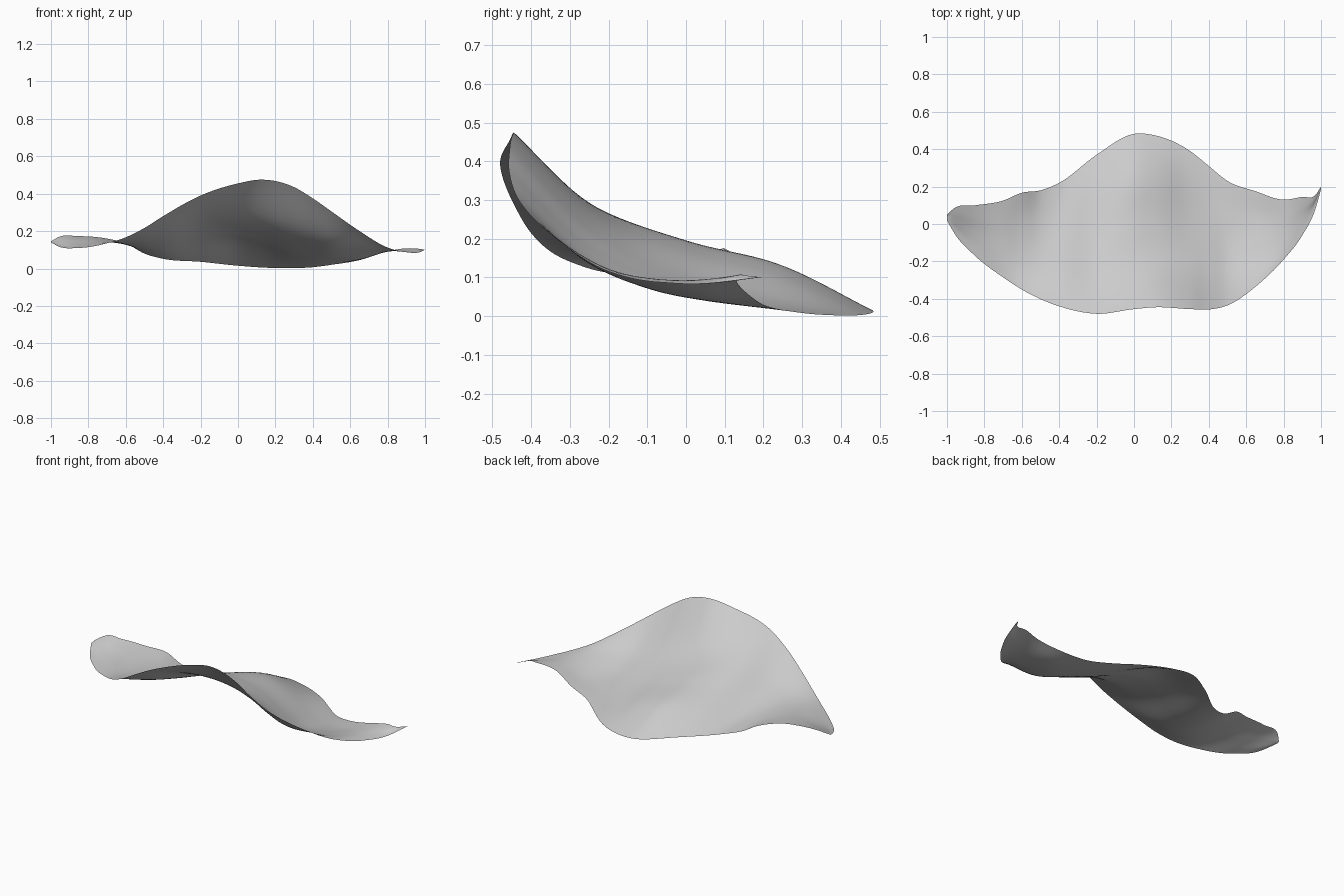
import bpy
import bmesh

default_cube = bpy.data.objects.get("Cube")
if default_cube:
    bpy.data.objects.remove(default_cube, do_unlink=True)

# Cross-sections along the sheet: x, front y, back y, then heights from front to back
SECTIONS = [
    (-1, .02, .05, .14, .14, .14, .14, .145),
    (-.96, -.05, .085, .118, .126, .14, .155, .168),
    (-.85, -.17, .1, .11, .12, .135, .155, .173),
    (-.7, -.285, .125, .135, .138, .142, .15, .16),
    (-.6, -.35, .167, .167, .142, .13, .127, .135),
    (-.5, -.402, .18, .217, .158, .122, .098, .08),
    (-.4, -.44, .22, .28, .19, .132, .086, .052),
    (-.2, -.48, .37, .39, .28, .193, .12, .036),
    (0, -.455, .482, .455, .275, .189, .131, .015),
    (.12, -.445, .472, .475, .257, .163, .105, .006),
    (.3, -.455, .39, .435, .218, .11, .05, .002),
    (.4, -.457, .31, .375, .187, .092, .038, .007),
    (.5, -.435, .23, .305, .152, .075, .038, .02),
    (.65, -.335, .175, .2, .12, .076, .05, .045),
    (.8, -.19, .13, .112, .1, .092, .09, .092),
    (.9, -.06, .145, .087, .088, .092, .1, .108),
    (.97, .08, .155, .087, .088, .092, .1, .105),
    (1, .185, .2, .1, .1, .1, .1, .1),
]
COLUMN_STEPS = 8
ROWS = 40


def slope(keys, values, i):
    """Tangent of a smooth curve through uneven keys."""
    a, b = max(i - 1, 0), min(i + 1, len(keys) - 1)
    if a == i or b == i:
        return (values[b] - values[a]) / (keys[b] - keys[a])
    before, after = keys[i] - keys[a], keys[b] - keys[i]
    rise_before = (values[i] - values[a]) / before
    rise_after = (values[b] - values[i]) / after
    return (rise_before * after + rise_after * before) / (before + after)


def smooth_value(keys, values, key):
    """Cubic interpolation through the given points."""
    i = 0
    while i < len(keys) - 2 and key > keys[i + 1]:
        i += 1
    width = keys[i + 1] - keys[i]
    t = (key - keys[i]) / width
    blend = t * t * (3 - 2 * t)
    start = slope(keys, values, i) * width
    end = slope(keys, values, i + 1) * width
    return (values[i] * (1 - blend) + values[i + 1] * blend
            + start * t * (1 - t) ** 2 - end * t * t * (1 - t))


def section_at(x):
    """Blended front edge, back edge and heights at a position along the sheet."""
    stations, *tracks = zip(*SECTIONS)
    return [smooth_value(stations, track, x) for track in tracks]


# Positions of the columns, closer together where the sections are close
columns = []
for left, right in zip(SECTIONS, SECTIONS[1:]):
    for step in range(COLUMN_STEPS):
        columns.append(left[0] + (right[0] - left[0]) * step / COLUMN_STEPS)
columns.append(SECTIONS[-1][0])

# Thin curved sheet, swept through the sections
bm = bmesh.new()
grid = []
for x in columns:
    front, back, *heights = section_at(x)
    height_keys = [n / (len(heights) - 1) for n in range(len(heights))]
    column = []
    for row in range(ROWS + 1):
        t = row / ROWS
        y = front + (back - front) * t
        z = max(smooth_value(height_keys, heights, t), 0)
        column.append(bm.verts.new((x, y, z)))
    grid.append(column)
for this, following in zip(grid, grid[1:]):
    for row in range(ROWS):
        bm.faces.new((this[row], following[row], following[row + 1], this[row + 1]))

mesh = bpy.data.meshes.new("curved_sheet")
bm.to_mesh(mesh)
bm.free()
sheet = bpy.data.objects.new("curved_sheet", mesh)
bpy.context.collection.objects.link(sheet)

# Plain grey material
grey = bpy.data.materials.new("light_grey")
grey.use_nodes = True
colour = (.6, .6, .6, 1)
grey.diffuse_color = colour
grey.node_tree.nodes["Principled BSDF"].inputs["Base Color"].default_value = colour
mesh.materials.append(grey)

for polygon in mesh.polygons:
    polygon.use_smooth = True
